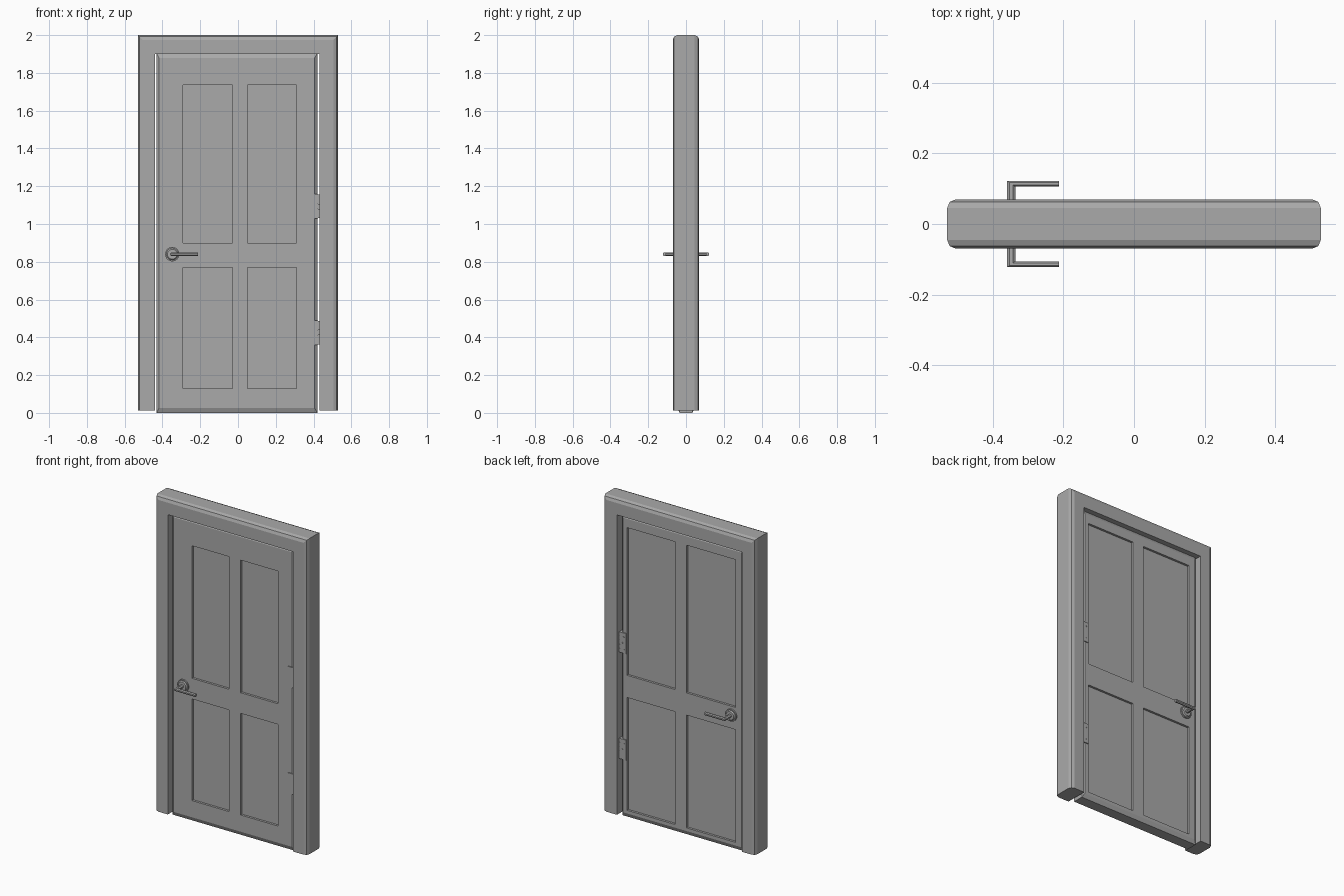
import bpy, bmesh, math
from mathutils import Matrix, Vector

if "Cube" in bpy.data.objects:
    bpy.data.objects.remove(bpy.data.objects["Cube"])

grey = bpy.data.materials.new("plain grey")
grey.use_nodes = True
GREY = (0.4, 0.4, 0.4, 1)
grey.diffuse_color = GREY
grey.node_tree.nodes["Principled BSDF"].inputs["Base Color"].default_value = GREY


def finish(name, bm):
    bmesh.ops.recalc_face_normals(bm, faces=bm.faces)
    mesh = bpy.data.meshes.new(name)
    bm.to_mesh(mesh)
    bm.free()
    mesh.materials.append(grey)
    obj = bpy.data.objects.new(name, mesh)
    bpy.context.collection.objects.link(obj)
    return obj


def add_box(bm, x0, x1, y0, y1, z0, z1):
    size = Matrix.Diagonal((x1 - x0, y1 - y0, z1 - z0, 1))
    place = Matrix.Translation(((x0 + x1) / 2, (y0 + y1) / 2, (z0 + z1) / 2))
    return bmesh.ops.create_cube(bm, size=1, matrix=place @ size)["verts"]


def add_disc(bm, x, y, z, r1, r2, depth, sides, way):
    turn = Matrix.Rotation(-way * math.pi / 2, 4, "X")
    bmesh.ops.create_cone(bm, cap_ends=True, segments=sides, radius1=r1, radius2=r2,
                          depth=depth, matrix=Matrix.Translation((x, y, z)) @ turn)


# Frame: an upside-down U with a softened outer edge
W, D, FLOOR = 0.53, 0.07, 0.012
bm = bmesh.new()
outline = [(-W, FLOOR), (-W, 2), (W, 2), (W, FLOOR),
           (0.432, FLOOR), (0.432, 1.9), (-0.44, 1.9), (-0.44, FLOOR)]
face = bm.faces.new([bm.verts.new((x, -D, z)) for x, z in outline])
moved = bmesh.ops.extrude_face_region(bm, geom=[face])["geom"]
bmesh.ops.translate(bm, vec=(0, 2 * D, 0),
                    verts=[v for v in moved if isinstance(v, bmesh.types.BMVert)])


def is_outer(edge):
    a, b = (v.co for v in edge.verts)
    same_side = abs(a.x - b.x) < 0.001 and abs(a.x) > 0.5
    top = min(a.z, b.z) > 1.99
    return abs(a.y - b.y) < 0.001 and (same_side or top)


bmesh.ops.bevel(bm, geom=[e for e in bm.edges if is_outer(e)], offset=0.025,
                offset_type="OFFSET", segments=2, profile=0.5, affect="EDGES")
finish("door_frame", bm)

# Door leaf: core slab with front and back faces tapering in
L, R, TOP, HALF = -0.432, 0.42, 1.905, 0.045
bm = bmesh.new()
rings = []
for y, ix, iz in ((-HALF, 0.014, 0.025), (-0.034, 0, 0), (0.034, 0, 0), (HALF, 0.014, 0.025)):
    corners = ((L + ix, iz), (R - ix, iz), (R - ix, TOP - iz), (L + ix, TOP - iz))
    rings.append([bm.verts.new((x, y, z)) for x, z in corners])
bm.faces.new(rings[0])
bm.faces.new(rings[-1])
for a, b in zip(rings, rings[1:]):
    for i in range(4):
        j = (i + 1) % 4
        bm.faces.new((a[i], a[j], b[j], b[i]))
door = finish("door_leaf", bm)

# Four sunk panels on each side, larger on the back
bm = bmesh.new()
SINK = 0.014
for side, columns, rows in (
        (-1, ((-0.29, -0.03), (0.05, 0.31)), ((0.13, 0.77), (0.90, 1.735))),
        (1, ((-0.375, -0.035), (0.045, 0.38)), ((0.045, 0.755), (0.895, 1.825)))):
    y0, y1 = sorted((side * (HALF - SINK), side * (HALF + 0.05)))
    for x0, x1 in columns:
        for z0, z1 in rows:
            add_box(bm, x0, x1, y0, y1, z0, z1)
cutter = finish("panel_cutter", bm)
cutter.hide_render = True
cut = door.modifiers.new("panels", "BOOLEAN")
cut.operation = "DIFFERENCE"
cut.solver = "EXACT"
cut.object = cutter
bpy.context.view_layer.objects.active = door
bpy.ops.object.modifier_apply(modifier=cut.name)
bpy.data.objects.remove(cutter)

# Handles: stepped rose and a mitred eight-sided lever on each side
HX, HZ = -0.348, 0.84
for side, label in ((-1, "front"), (1, "back")):
    bm = bmesh.new()
    add_disc(bm, HX, side * 0.049, HZ, 0.038, 0.038, 0.010, 32, side)
    add_disc(bm, HX, side * 0.057, HZ, 0.032, 0.026, 0.006, 32, side)
    finish(label + "_rose", bm)

    bm = bmesh.new()
    stem, corner, tip = [], [], []
    for i in range(8):
        a = math.pi * (i + 0.5) / 4
        u, v = math.cos(a), 0.0105 * math.sin(a)
        reach = 0.114 - 0.009 * u
        stem.append(bm.verts.new((HX + 0.0125 * u, side * 0.045, HZ + v)))
        corner.append(bm.verts.new((HX + 0.0125 * u, side * reach, HZ + v)))
        tip.append(bm.verts.new((-0.213, side * reach, HZ + v)))
    for a, b in ((stem, corner), (corner, tip)):
        for i in range(8):
            j = (i + 1) % 8
            bm.faces.new((a[i], a[j], b[j], b[i]))
    bm.faces.new(stem)
    bm.faces.new(tip)
    finish(label + "_lever", bm)

# Hinges: leaves on both faces, joined by knuckles, with screw heads
for label, z0 in (("lower", 0.36), ("upper", 1.03)):
    bm = bmesh.new()
    z1 = z0 + 0.128
    add_box(bm, 0.382, 0.424, -0.051, 0.051, z0, z1)
    step = (z1 - z0) / 5
    for i in range(5):
        bottom = z0 + i * step
        add_box(bm, 0.424, 0.434, -0.051, 0.051, bottom + 0.001, bottom + step - 0.001)
    for dz, dx in ((0.025, 0.398), (0.064, 0.408), (0.103, 0.398)):
        add_disc(bm, dx, 0.0515, z0 + dz, 0.004, 0.003, 0.002, 10, 1)
    finish(label + "_hinge", bm)
